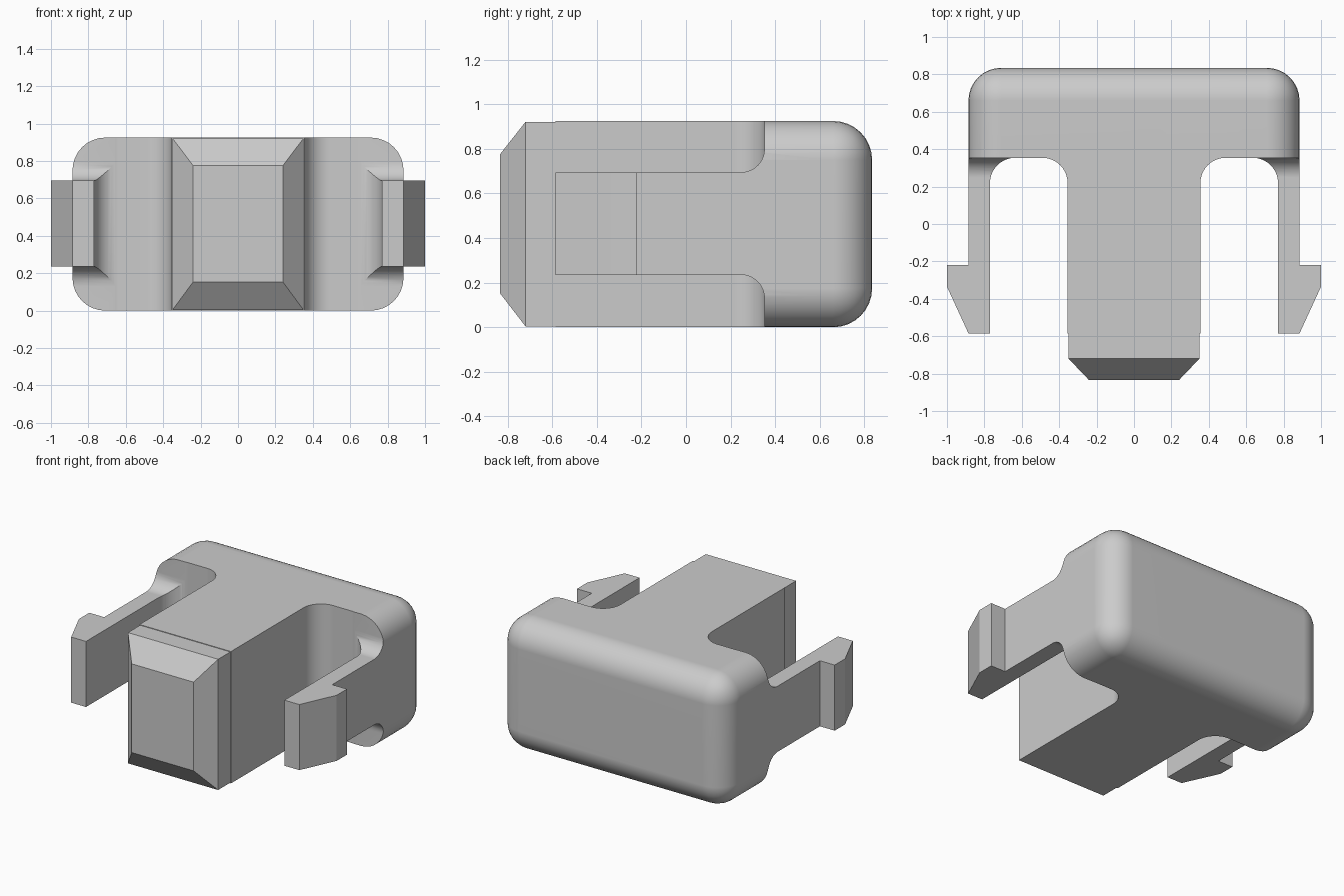
import bpy, bmesh, math

if "Cube" in bpy.data.objects:
    bpy.data.objects.remove(bpy.data.objects["Cube"])

grey = bpy.data.materials.new("grey plastic")
grey.diffuse_color = (0.6, 0.6, 0.6, 1)
grey.use_nodes = True
grey.node_tree.nodes["Principled BSDF"].inputs["Base Color"].default_value = grey.diffuse_color


def finish(name, bm):
    bmesh.ops.recalc_face_normals(bm, faces=bm.faces[:])
    mesh = bpy.data.meshes.new(name)
    bm.to_mesh(mesh)
    bm.free()
    mesh.materials.append(grey)
    ob = bpy.data.objects.new(name, mesh)
    bpy.context.collection.objects.link(ob)
    return ob


def prism(name, points, axis, lo, hi):
    """Extrude a 2D outline along z (points are x,y) or along x (points are y,z)."""
    bm = bmesh.new()
    place = (lambda a, b, c: (a, b, c)) if axis == "z" else (lambda a, b, c: (c, a, b))
    face = bm.faces.new([bm.verts.new(place(a, b, lo)) for a, b in points])
    ext = bmesh.ops.extrude_face_region(bm, geom=[face])
    d = place(0, 0, hi - lo)
    bmesh.ops.translate(bm, vec=d, verts=[v for v in ext["geom"] if isinstance(v, bmesh.types.BMVert)])
    return finish(name, bm)


def arc(cx, cy, r, a0, a1, n=10):
    return [(cx + r * math.cos(math.radians(a0 + (a1 - a0) * i / n)),
             cy + r * math.sin(math.radians(a0 + (a1 - a0) * i / n))) for i in range(n + 1)]


def box(bm, x, y0, y1, z0, z1):
    verts = bmesh.ops.create_cube(bm, size=1)["verts"]
    for v in verts:
        v.co = (math.copysign(x, v.co.x), y1 if v.co.y > 0 else y0, z1 if v.co.z > 0 else z0)


W, H, BACK = 0.885, 0.925, 0.835
ARM_LO, ARM_HI, ARM_END = 0.235, 0.695, -0.585

# Rounded block from which head, post and arms are cut
bm = bmesh.new()
box(bm, W, ARM_END, BACK, 0, H)
rounded = [e for e in bm.edges if all(v.co.y > 0 for v in e.verts)
           or abs(e.verts[0].co.y - e.verts[1].co.y) > 0.5]
bmesh.ops.bevel(bm, geom=rounded, offset=0.175, segments=8, profile=0.5, affect="EDGES")
body = finish("body", bm)

# Cutters: rounded slots between post and arms, and clearances above and below the arms
cutters = []
for s in (-1, 1):
    slot = [(0.355, -1), (0.77, -1)] + arc(0.635, 0.219, 0.135, 0, 90) + arc(0.49, 0.219, 0.135, 90, 180)
    cutters.append(prism("slot_cutter", [(s * x, y) for x, y in slot], "z", -0.3, 1.3))
    upper = [(-1, ARM_HI), (-1, 1.3), (0.352, 1.3)] + arc(0.247, ARM_HI + 0.105, 0.105, 0, -90)
    mid = (ARM_LO + ARM_HI) / 2
    for flip in (1, -1):
        pts = [(y, mid + flip * (z - mid)) for y, z in upper]
        cutters.append(prism("arm_clearance_cutter", pts, "x", *sorted((s * 0.56, s * 1.2))))
for c in cutters:
    c.hide_render = True
    mod = body.modifiers.new("cut", "BOOLEAN")
    mod.operation, mod.solver, mod.object = "DIFFERENCE", "EXACT", c
bpy.context.view_layer.objects.active = body
body.select_set(True)
for mod in list(body.modifiers):
    bpy.ops.object.modifier_apply(modifier=mod.name)
for c in cutters:
    bpy.data.objects.remove(c)
bpy.ops.object.shade_smooth_by_angle(angle=math.radians(30))
body.modifiers.new("flat_sides", "WEIGHTED_NORMAL").keep_sharp = True

# Chamfered tip of the post
bm = bmesh.new()
box(bm, 0.35, -0.72, ARM_END, 0.004, 0.921)
front = min(bm.faces, key=lambda f: f.calc_center_median().y)
ext = bmesh.ops.extrude_face_region(bm, geom=[front])
for v in ext["geom"]:
    if isinstance(v, bmesh.types.BMVert):
        v.co = (math.copysign(0.24, v.co.x), -BACK, 0.775 if v.co.z > 0.5 else 0.153)
bm.faces.remove(front)
finish("post_tip", bm)

# Snap barbs on the outside of the arms
barb = [(W, -0.22), (1, -0.22), (1, -0.335), (W, ARM_END)]
for s, side in ((-1, "left"), (1, "right")):
    prism(side + "_barb", [(s * x, y) for x, y in barb], "z", ARM_LO, ARM_HI)
